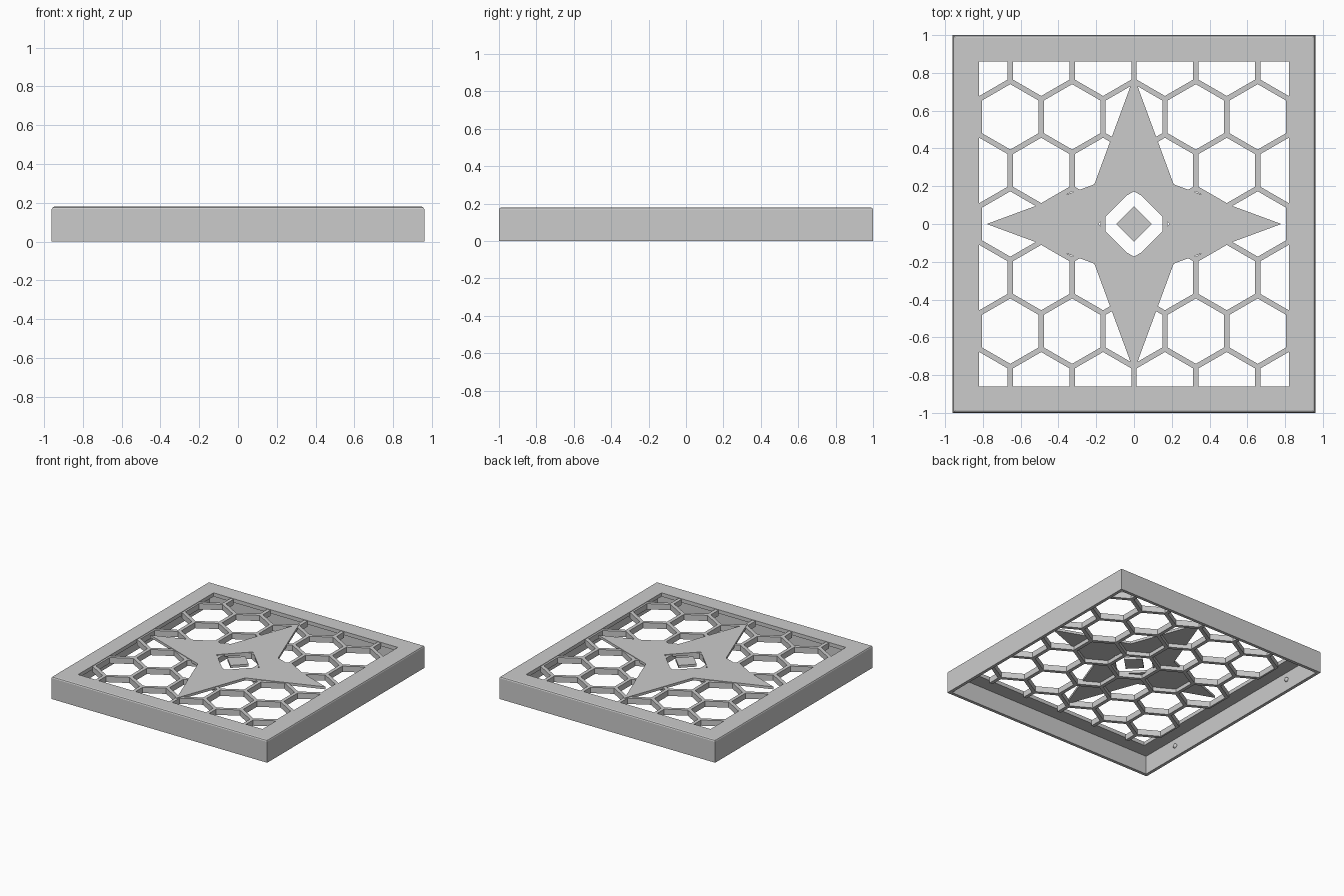
import bpy, bmesh, math

cube = bpy.data.objects.get("Cube")
if cube:
    bpy.data.objects.remove(cube, do_unlink=True)

HALF_X, HALF_Y, TOP = 0.96, 1.0, 0.18
BORDER, WALL, PLATE = 0.14, 0.025, 0.03
PITCH, BAR = 0.3275, 0.028
LATTICE_LOW = TOP - 0.05

grey = bpy.data.materials.new("plain grey")
grey.use_nodes = True
grey.diffuse_color = (0.6, 0.6, 0.6, 1)
grey.node_tree.nodes["Principled BSDF"].inputs["Base Color"].default_value = (0.6, 0.6, 0.6, 1)


def finish(name, bm):
    bmesh.ops.recalc_face_normals(bm, faces=bm.faces)
    mesh = bpy.data.meshes.new(name)
    bm.to_mesh(mesh)
    bm.free()
    mesh.materials.append(grey)
    obj = bpy.data.objects.new(name, mesh)
    bpy.context.collection.objects.link(obj)
    return obj


def sweep(name, loops):
    """Join a closed series of matching vertex loops into a ring-shaped solid."""
    bm = bmesh.new()
    rings = [[bm.verts.new(p) for p in loop] for loop in loops]
    for a, b in zip(rings, rings[1:] + rings[:1]):
        for i in range(len(a)):
            j = (i + 1) % len(a)
            bm.faces.new((a[i], a[j], b[j], b[i]))
    return finish(name, bm)


def add_prism(bm, outline, low, high):
    a = [bm.verts.new((x, y, low)) for x, y in outline]
    b = [bm.verts.new((x, y, high)) for x, y in outline]
    bm.faces.new(a[::-1])
    bm.faces.new(b)
    for i in range(len(a)):
        j = (i + 1) % len(a)
        bm.faces.new((a[i], a[j], b[j], b[i]))


def rectangle(x, y):
    return [(-x, -y), (x, -y), (x, y), (-x, y)]


# Lid frame: wall and top border swept from one section of (inset, height)
section = [(0, 0), (0, TOP - 0.012), (0.004, TOP - 0.004), (0.012, TOP),
           (BORDER, TOP), (BORDER, TOP - PLATE), (WALL, TOP - PLATE), (WALL, 0)]
sweep("lid_frame", [[(x, y, z) for x, y in rectangle(HALF_X - d, HALF_Y - d)]
                    for d, z in section])

# Honeycomb grille: slab with hexagonal holes
bm = bmesh.new()
add_prism(bm, rectangle(HALF_X - BORDER, HALF_Y - BORDER), LATTICE_LOW, TOP - 0.004)
grille = finish("honeycomb_grille", bm)

bm = bmesh.new()
radius = (PITCH - BAR) / math.sqrt(3)
for row in range(-3, 4):
    shift = PITCH / 2 if row % 2 else 0
    for col in range(-3, 4):
        cx, cy = col * PITCH + shift, row * PITCH * math.sqrt(3) / 2
        hexagon = [(cx + radius * math.sin(k * math.pi / 3),
                    cy - radius * math.cos(k * math.pi / 3)) for k in range(6)]
        add_prism(bm, hexagon, 0.0, TOP + 0.1)
cutter = finish("hexagon_cutter", bm)
cutter.hide_render = True
cutter.hide_set(True)

cut = grille.modifiers.new("holes", "BOOLEAN")
cut.operation = "DIFFERENCE"
cut.solver = "EXACT"
cut.object = cutter
bpy.context.view_layer.objects.active = grille
bpy.ops.object.modifier_apply(modifier=cut.name)
bpy.data.objects.remove(cutter, do_unlink=True)

# Four-pointed star plate with a diamond opening
star, opening = [], []
for k in range(8):
    a = k * math.pi / 4
    r_out = 0.297 if k % 2 else 0.78
    r_in = 0.19 * (math.sqrt(0.5) if k % 2 else 1)
    star.append((r_out * math.cos(a), r_out * math.sin(a)))
    opening.append((r_in * math.cos(a), r_in * math.sin(a)))
STAR_LOW = TOP - 0.02
sweep("star_plate", [[(x, y, z) for x, y in ring] for ring, z in
                     ((star, STAR_LOW), (star, TOP), (opening, TOP), (opening, STAR_LOW))])

# Small diamond in the middle of the opening
bm = bmesh.new()
add_prism(bm, [(0.095, 0), (0, 0.095), (-0.095, 0), (0, -0.095)], STAR_LOW, TOP)
finish("centre_diamond", bm)

# Snap bumps on the inside of the side walls
for side in (-1, 1):
    for end in (-1, 1):
        bm = bmesh.new()
        bmesh.ops.create_uvsphere(bm, u_segments=16, v_segments=8, radius=0.018)
        bump = finish("snap_bump", bm)
        bump.location = (side * (HALF_X - WALL), end * 0.64, 0.09)
        bump.data.shade_smooth()
